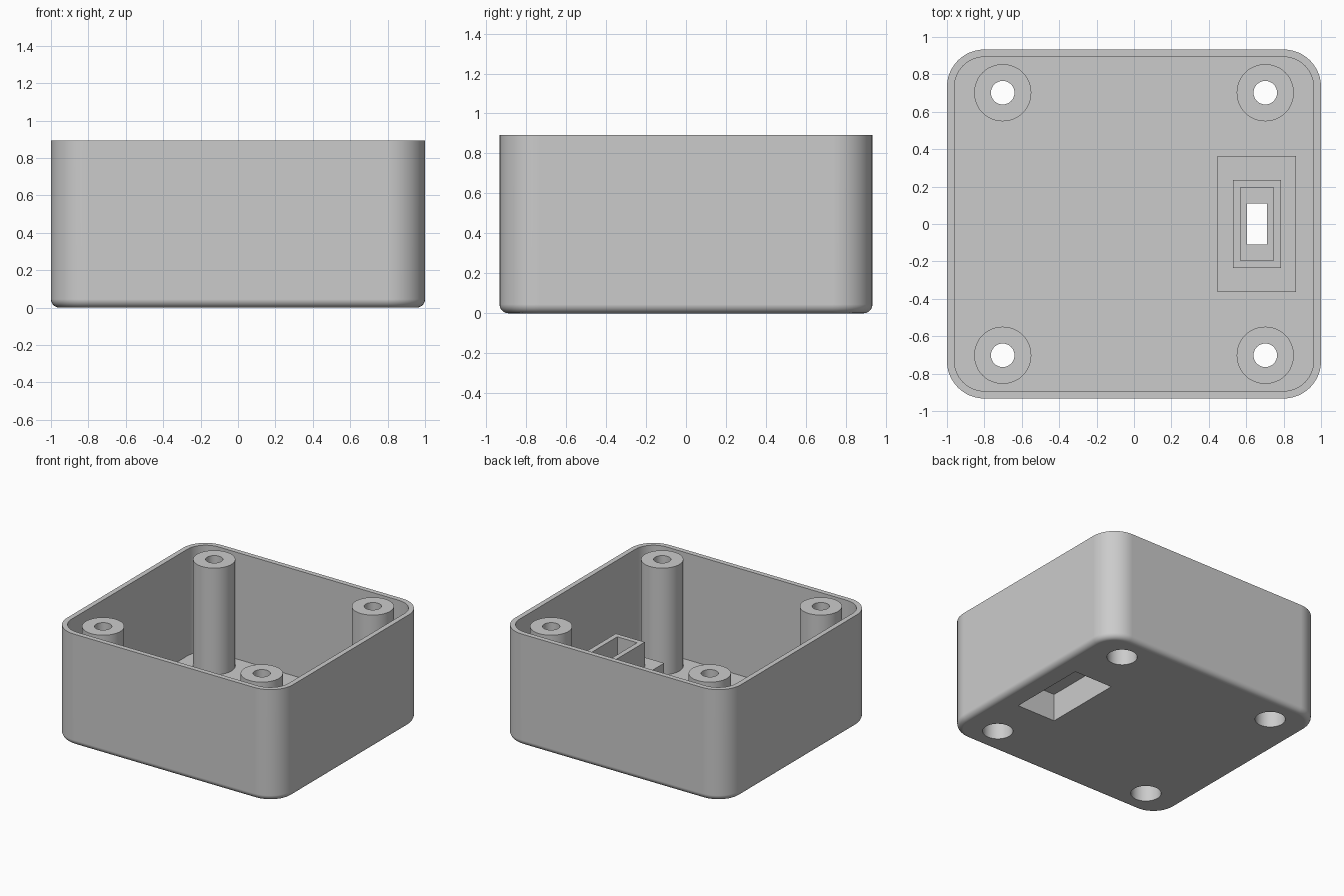
import bpy, bmesh, math

if "Cube" in bpy.data.objects:
    bpy.data.objects.remove(bpy.data.objects["Cube"])

# Main dimensions
HX, HY, TOP = 1.0, 0.933, 0.893      # half width, half depth, height
WALL, RAD, FILLET = 0.04, 0.2, 0.045
POST, POST_R, HOLE_R, BORE_R = 0.702, 0.153, 0.063, 0.11
SWITCH_X = 0.657

grey = bpy.data.materials.new("grey plastic")
grey.diffuse_color = (0.6, 0.6, 0.6, 1)
grey.use_nodes = True
grey.node_tree.nodes["Principled BSDF"].inputs["Base Color"].default_value = grey.diffuse_color


def rect(hx, hy, z, r=0.0, seg=12):
    """Rectangle loop, with rounded corners if r > 0."""
    pts = []
    for k, (sx, sy) in enumerate([(1, 1), (-1, 1), (-1, -1), (1, -1)]):
        for i in range(seg + 1 if r else 1):
            a = math.pi / 2 * (k + i / seg)
            pts.append((sx * (hx - r) + r * math.cos(a),
                        sy * (hy - r) + r * math.sin(a), z))
    return pts


def circle(r, z, n=48):
    return [(r * math.cos(2 * math.pi * i / n), r * math.sin(2 * math.pi * i / n), z)
            for i in range(n)]


def loft(name, loops, loc=(0, 0, 0), cyclic=False):
    """Skin a series of loops; cap the ends, or join last to first."""
    bm = bmesh.new()
    rings = [[bm.verts.new(p) for p in loop] for loop in loops]
    n = len(rings[0])
    pairs = list(zip(rings, rings[1:]))
    if cyclic:
        pairs.append((rings[-1], rings[0]))
    else:
        bm.faces.new(rings[0][::-1])
        bm.faces.new(rings[-1])
    for a, b in pairs:
        for i in range(n):
            j = (i + 1) % n
            bm.faces.new((a[i], a[j], b[j], b[i]))
    bmesh.ops.recalc_face_normals(bm, faces=bm.faces)
    mesh = bpy.data.meshes.new(name)
    bm.to_mesh(mesh)
    bm.free()
    mesh.materials.append(grey)
    ob = bpy.data.objects.new(name, mesh)
    ob.location = loc
    bpy.context.collection.objects.link(ob)
    return ob


def smooth(ob):
    bpy.ops.object.select_all(action='DESELECT')
    ob.select_set(True)
    bpy.context.view_layer.objects.active = ob
    bpy.ops.object.shade_smooth_by_angle(angle=math.radians(30))
    mod = ob.modifiers.new("even_shading", 'WEIGHTED_NORMAL')
    mod.keep_sharp = True


# Open-topped case: filleted bottom edge, outer wall, rim, inner wall, floor
loops = []
for i in range(7):
    a = math.pi / 2 * i / 6
    inset = FILLET * (1 - math.sin(a))
    loops.append(rect(HX - inset, HY - inset, FILLET * (1 - math.cos(a)), RAD - inset))
loops.append(rect(HX, HY, TOP, RAD))
for z in (TOP, WALL):
    loops.append(rect(HX - WALL, HY - WALL, z, RAD - WALL))
case = loft("case", loops)

# Openings through the floor: four screw bores and the switch pocket
corners = [(sx * POST, sy * POST, 0) for sx in (-1, 1) for sy in (-1, 1)]
cutters = [loft("bore_cutter", [circle(BORE_R, -0.1), circle(BORE_R, 0.1)], c)
           for c in corners]
cutters.append(loft("pocket_cutter", [rect(0.17, 0.322, -0.1), rect(0.17, 0.322, 0.1)],
                    (SWITCH_X, 0, 0)))
for c in cutters:
    mod = case.modifiers.new("opening", 'BOOLEAN')
    mod.operation, mod.solver, mod.object = 'DIFFERENCE', 'EXACT', c
bpy.context.view_layer.update()
cut = bpy.data.meshes.new_from_object(
    case.evaluated_get(bpy.context.evaluated_depsgraph_get()))
case.modifiers.clear()
case.data = cut
for c in cutters:
    bpy.data.objects.remove(c)
smooth(case)

# Screw posts: wide bore from below, narrow hole at the top
for c in corners:
    profile = [(POST_R, WALL), (POST_R, TOP), (HOLE_R, TOP),
               (HOLE_R, 0.8), (BORE_R, 0.8), (BORE_R, WALL)]
    smooth(loft("screw_post", [circle(r, z) for r, z in profile], c, True))

# Switch housing: low block with a collar on top, slot and pocket beneath
steps = [(0.21, 0.363, WALL), (0.21, 0.363, 0.26), (0.128, 0.235, 0.26),
         (0.128, 0.235, 0.455), (0.088, 0.195, 0.455), (0.088, 0.195, 0.26),
         (0.053, 0.11, 0.26), (0.053, 0.11, 0.22), (0.17, 0.322, 0.22),
         (0.17, 0.322, WALL)]
loft("switch_housing", [rect(*s) for s in steps], (SWITCH_X, 0, 0), True)
